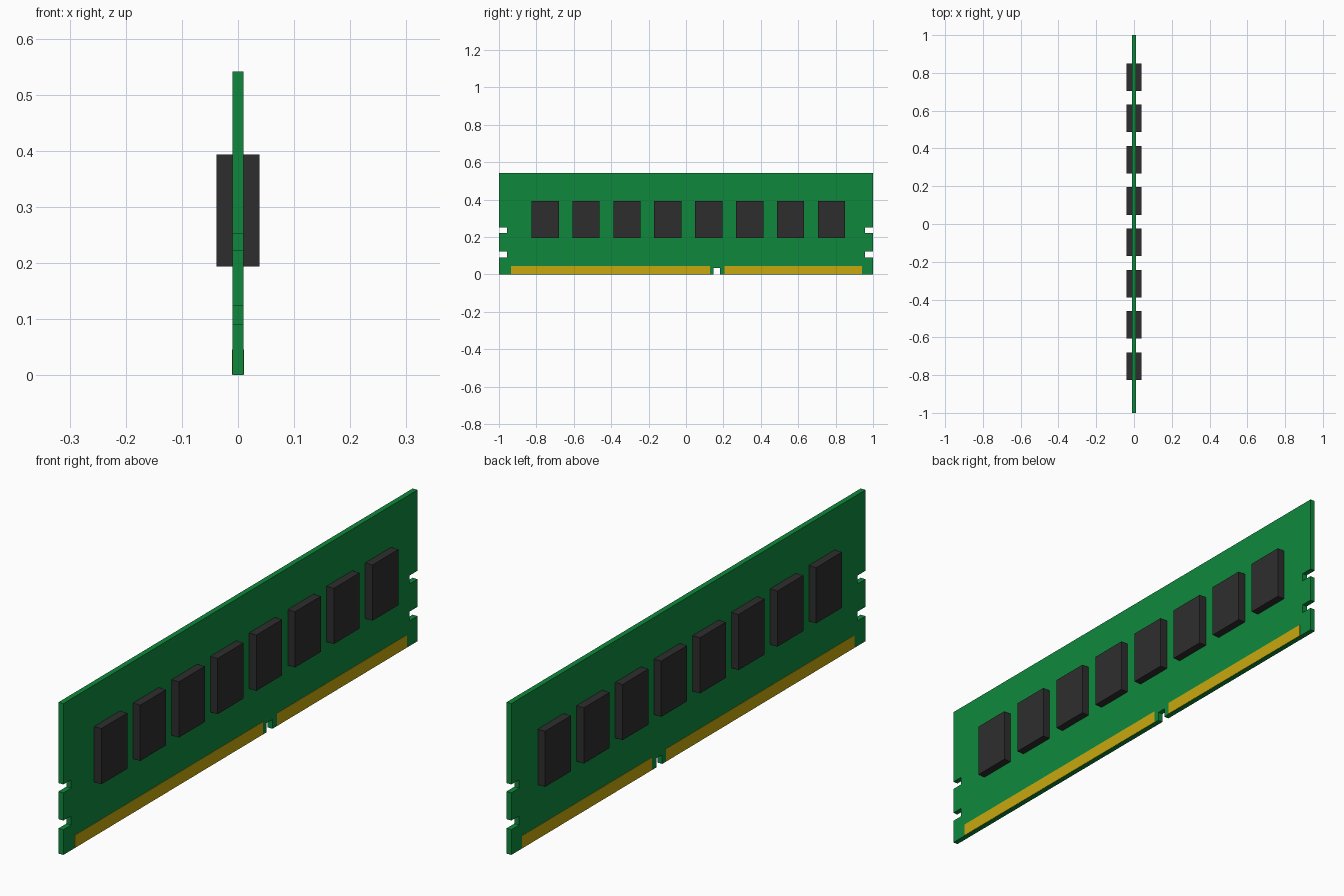
import bpy, bmesh

if "Cube" in bpy.data.objects:
    bpy.data.objects.remove(bpy.data.objects["Cube"])


def material(name, rgb):
    m = bpy.data.materials.new(name)
    m.diffuse_color = (*rgb, 1.0)
    m.use_nodes = True
    m.node_tree.nodes["Principled BSDF"].inputs["Base Color"].default_value = m.diffuse_color
    return m


GREEN = material("board green", (0.0045, 0.25, 0.045))
GOLD = material("contact gold", (0.58, 0.392, 0.004))
DARK = material("chip charcoal", (0.027, 0.027, 0.027))


def finish(name, bm, mat):
    bmesh.ops.recalc_face_normals(bm, faces=bm.faces)
    mesh = bpy.data.meshes.new(name)
    bm.to_mesh(mesh)
    bm.free()
    mesh.materials.append(mat)
    obj = bpy.data.objects.new(name, mesh)
    bpy.context.collection.objects.link(obj)
    return obj


def box(name, x, y, z, mat):
    """Box from (low, high) ranges on each axis."""
    bm = bmesh.new()
    bmesh.ops.create_cube(bm, size=1.0)
    for v in bm.verts:
        v.co = [r[0] if c < 0 else r[1] for c, r in zip(v.co, (x, y, z))]
    return finish(name, bm, mat)


HALF, TOP, THICK = 1.0, 0.541, 0.0095

# Circuit board: outline with two notches per end and a key slot below
NOTCH = HALF - 0.044
side = [(HALF, 0), (HALF, 0.09), (NOTCH, 0.09), (NOTCH, 0.123), (HALF, 0.123),
        (HALF, 0.222), (NOTCH, 0.222), (NOTCH, 0.252), (HALF, 0.252), (HALF, TOP)]
key = [(0.148, 0), (0.148, 0.033), (0.181, 0.033), (0.181, 0)]
outline = key + side + [(-y, z) for y, z in reversed(side)]

bm = bmesh.new()
face = bm.faces.new([bm.verts.new((-THICK, y, z)) for y, z in outline])
ext = bmesh.ops.extrude_face_region(bm, geom=[face])
moved = [g for g in ext["geom"] if isinstance(g, bmesh.types.BMVert)]
bmesh.ops.translate(bm, verts=moved, vec=(2 * THICK, 0, 0))
finish("circuit_board", bm, GREEN)

for label, s in (("right", 1), ("left", -1)):
    # Memory chips in an even row
    for i in range(8):
        c = -0.753 + i * 0.2187
        box(f"memory_chip_{label}_{i + 1}", sorted((s * THICK, s * 0.0385)),
            (c - 0.073, c + 0.073), (0.194, 0.393), DARK)
    # Thin gold contact strips on either side of the key slot
    for part, span in (("long", (-0.936, 0.127)), ("short", (0.206, 0.94))):
        box(f"contact_strip_{part}_{label}", sorted((s * (THICK - 0.002), s * (THICK + 0.001))),
            span, (0.001, 0.046), GOLD)
